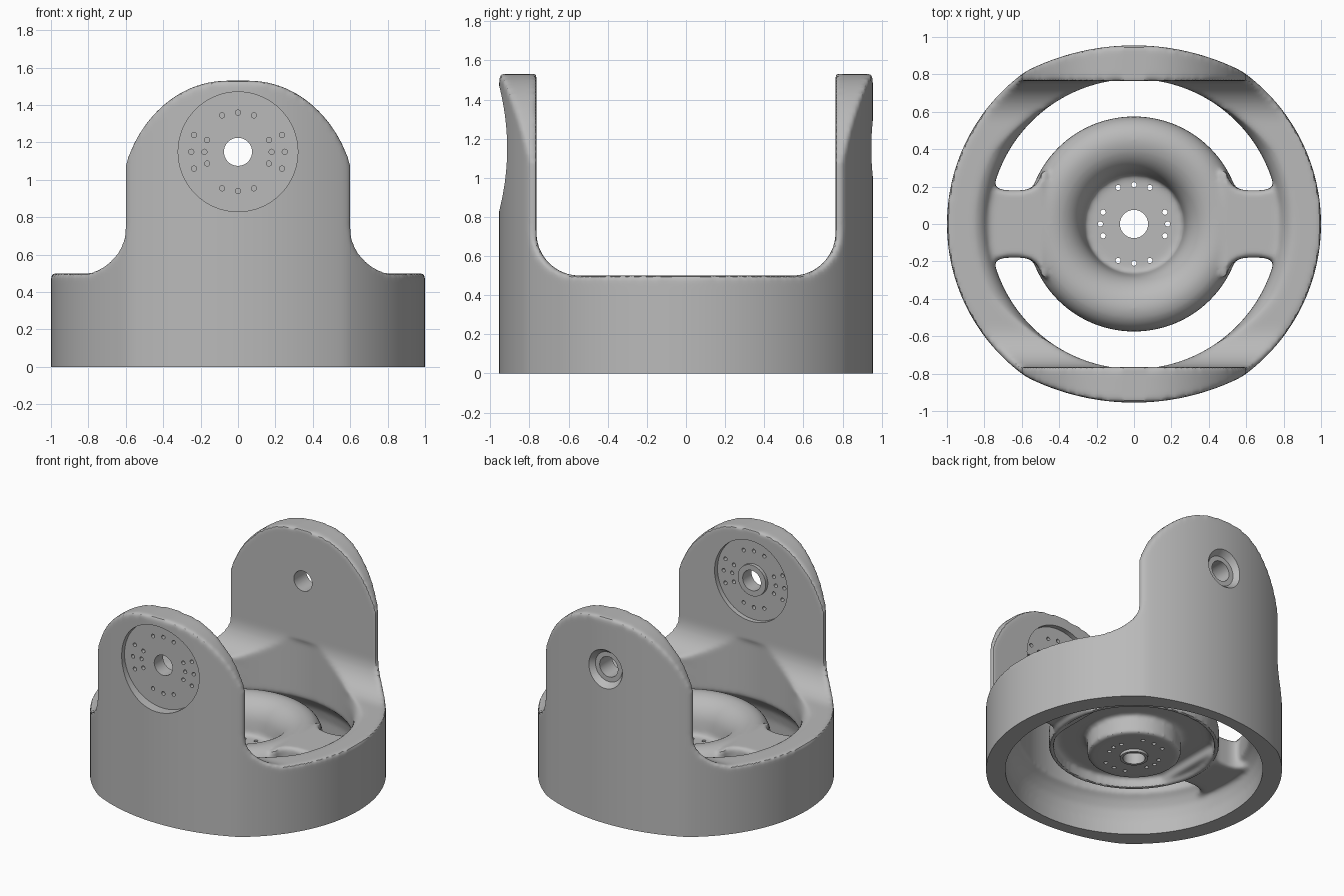
import bpy, bmesh, math
from mathutils import Matrix, Vector

if "Cube" in bpy.data.objects:
    bpy.data.objects.remove(bpy.data.objects["Cube"])

grey = bpy.data.materials.new("plain_grey")
grey.use_nodes = True
grey.diffuse_color = (0.49, 0.49, 0.49, 1)
grey.node_tree.nodes["Principled BSDF"].inputs["Base Color"].default_value = grey.diffuse_color


def finish(name, bm):
    bmesh.ops.recalc_face_normals(bm, faces=bm.faces)
    mesh = bpy.data.meshes.new(name)
    bm.to_mesh(mesh)
    bm.free()
    mesh.materials.append(grey)
    obj = bpy.data.objects.new(name, mesh)
    bpy.context.collection.objects.link(obj)
    return obj


def prism(name, outline, axis, low, high):
    """Extrude a flat outline along the given axis."""
    place = {"x": lambda a, b, h: (h, a, b),
             "y": lambda a, b, h: (a, h, b),
             "z": lambda a, b, h: (a, b, h)}[axis]
    bm = bmesh.new()
    face = bm.faces.new([bm.verts.new(place(a, b, low)) for a, b in outline])
    moved = bmesh.ops.extrude_face_region(bm, geom=[face])["geom"]
    bmesh.ops.translate(bm, vec=place(0, 0, high - low),
                        verts=[v for v in moved if isinstance(v, bmesh.types.BMVert)])
    return finish(name, bm)


def lathe(name, profile, steps=128):
    """Spin a closed profile of (radius, height) around z."""
    bm = bmesh.new()
    rings = []
    for i in range(steps):
        a = math.tau * i / steps
        rings.append([bm.verts.new((r * math.cos(a), r * math.sin(a), z)) for r, z in profile])
    n = len(profile)
    for i in range(steps):
        p, q = rings[i], rings[(i + 1) % steps]
        for j in range(n):
            k = (j + 1) % n
            bm.faces.new((p[j], q[j], q[k], p[k]))
    bmesh.ops.remove_doubles(bm, verts=bm.verts, dist=1e-5)
    return finish(name, bm)


def rod(name, centre, radius, length, axis="y", end_radius=None, steps=64):
    bm = bmesh.new()
    turn = Matrix.Rotation(-math.pi / 2, 4, "X") if axis == "y" else Matrix()
    bmesh.ops.create_cone(bm, cap_ends=True, segments=steps, radius1=radius,
                          radius2=end_radius or radius, depth=length,
                          matrix=Matrix.Translation(Vector(centre)) @ turn)
    return finish(name, bm)


def join(name, parts):
    """Merge separate cutters into one object."""
    bm = bmesh.new()
    for part in parts:
        bm.from_mesh(part.data)
        bpy.data.objects.remove(part)
    return finish(name, bm)


def modify(obj, kind, **settings):
    mod = obj.modifiers.new(kind.title(), kind)
    for key, value in settings.items():
        setattr(mod, key, value)
    bpy.context.view_layer.objects.active = obj
    bpy.ops.object.modifier_apply(modifier=mod.name)


def combine(obj, tool, operation="DIFFERENCE"):
    modify(obj, "BOOLEAN", object=tool, operation=operation, solver="EXACT")
    bpy.data.objects.remove(tool)


def arc(ca, cb, ra, rb, start, end, steps=16):
    turns = [math.radians(start + (end - start) * i / steps) for i in range(steps + 1)]
    return [(ca + ra * math.cos(t), cb + rb * math.sin(t)) for t in turns]


def mirrored(half):
    return half + [(-a, b) for a, b in reversed(half)]


# Footprint: a circle with flatter arcs at front and back
footprint = []
for x, y in arc(0, 0, 1, 1, 0, 360, 160)[:-1]:
    footprint.append((x, math.copysign(min(abs(y), math.sqrt(1.275 ** 2 - x * x) - 0.32), y)))
frame = prism("yoke_frame", footprint, "z", -0.1, 1.7)

# Front outline: rounded arm flowing into the ring top
front = [(1.1, -0.2), (1.1, 0.5)] + arc(0.85, 0.75, 0.25, 0.25, 270, 180)
front += arc(0.06, 0.83, 0.58, 0.7, 21.4, 90, 24)
combine(frame, prism("front_outline", mirrored(front), "y", -1.2, 1.2), "INTERSECT")

# Side outline: U shape leaving the two arms
side = [(1.2, -0.2), (1.2, 1.8), (0.765, 1.8)] + arc(0.545, 0.72, 0.22, 0.22, 0, -90)
combine(frame, prism("side_outline", mirrored(side), "x", -1.2, 1.2), "INTERSECT")

# Ring bore, flared below and rounded above except beside the arms
bore_radius = 0.775
bore_profile = [(0, -0.2), (0.87, -0.2), (0.87, 0.1), (0.85, 0.18), (0.81, 0.24), (bore_radius, 0.27)]
bore_profile += arc(0.87, 0.37, 0.87 - bore_radius, 0.13, 180, 100, 8) + [(0.87, 0.7), (0, 0.7)]
bore = lathe("bore", bore_profile)
for v in bore.data.vertices:
    r = math.hypot(v.co.x, v.co.y)
    if v.co.z > 0.3 and r > 0.1:
        taper = min(1, max(0, (0.68 - abs(v.co.y)) / 0.3))
        scale = (bore_radius + (r - bore_radius) * taper) / r
        v.co.x *= scale
        v.co.y *= scale
combine(frame, bore)

# Hub: bearing plate, funnel, rounded crown and hollow underside
hub_profile = [(0, 0.17), (0.265, 0.17), (0.27, 0.22)]
hub_profile += arc(0.45, 0.23, 0.175, 0.19, 170, 90, 10) + arc(0.45, 0.29, 0.125, 0.13, 90, 0, 10)
hub_profile += [(0.575, 0.17), (0.54, 0.17), (0.54, 0.25), (0.315, 0.25), (0.315, 0.11), (0, 0.11)]
combine(frame, lathe("hub", hub_profile), "UNION")

# Ribs joining hub and ring, flared at both ends
edge = [(0.47, 0.3)] + arc(0.6, 0.27, 0.1, 0.09, 180, 270, 8)
edge += arc(0.68, 0.27, 0.1, 0.09, 270, 360, 8) + [(0.81, 0.3)]
for sign in (1, -1):
    outline = edge + [(x, -y) for x, y in reversed(edge)]
    rib = prism("rib", [(sign * x, y) for x, y in outline], "z", 0.2, 0.42)
    modify(rib, "BEVEL", width=0.06, segments=6, limit_method="ANGLE", angle_limit=math.radians(60))
    combine(frame, rib, "UNION")

# Blend the casting and round its edges
modify(frame, "REMESH", mode="VOXEL", voxel_size=0.015)
modify(frame, "SMOOTH", factor=0.5, iterations=8)

# Flat underside, disc recess on each face of the front arm, back countersink
axle = 1.15
combine(frame, join("shallow_cuts", [
    prism("floor", [(-2, -2), (2, -2), (2, 2), (-2, 2)], "z", -1, 0),
    rod("outer_recess", (0, -0.98, axle), 0.32, 0.2),
    rod("inner_recess", (0, -0.7, axle), 0.3, 0.2),
    rod("countersink", (0, 0.95, axle), 0.11, 0.08, end_radius=0.17)]))

# Bolt hole pattern shared by the hub plate and the front arm, plus the bores
inner = [(sx * a, sy * b) for a, b in ((0.085, 0.195), (0.165, 0.063)) for sx in (1, -1) for sy in (1, -1)]
inner += [(0, 0.21), (0, -0.21), (0.18, 0), (-0.18, 0)]
outer = [(sx * 0.235, sy * 0.09) for sx in (1, -1) for sy in (1, -1)] + [(0.25, 0), (-0.25, 0)]
holes = [rod("hole", (x, y, 0.14), 0.014, 0.3, "z", steps=16) for x, y in inner]
holes += [rod("hole", (x, -0.85, axle + z), 0.014, 0.3, steps=16) for x, z in inner + outer]
holes += [rod("axle_bore", (0, 0, axle), 0.075, 3), rod("hub_bore", (0, 0, 0.14), 0.075, 0.3, "z")]
combine(frame, join("through_holes", holes))

# Bushings under the hub plate and inside the front arm
hub_bushing = lathe("hub_bushing", [(0.075, 0.09), (0.095, 0.09), (0.095, 0.12), (0.075, 0.12)], 64)
front_bushing = lathe("front_bushing", [(0.075, -0.01), (0.115, -0.01), (0.115, 0.025), (0.075, 0.025)], 64)
front_bushing.data.transform(Matrix.Translation((0, -0.8, axle)) @ Matrix.Rotation(-math.pi / 2, 4, "X"))

# Smooth shading with crisp edges
bpy.context.view_layer.update()
bpy.ops.object.select_all(action="DESELECT")
for part in (frame, hub_bushing, front_bushing):
    part.select_set(True)
bpy.context.view_layer.objects.active = frame
bpy.ops.object.shade_smooth_by_angle(angle=math.radians(35))
